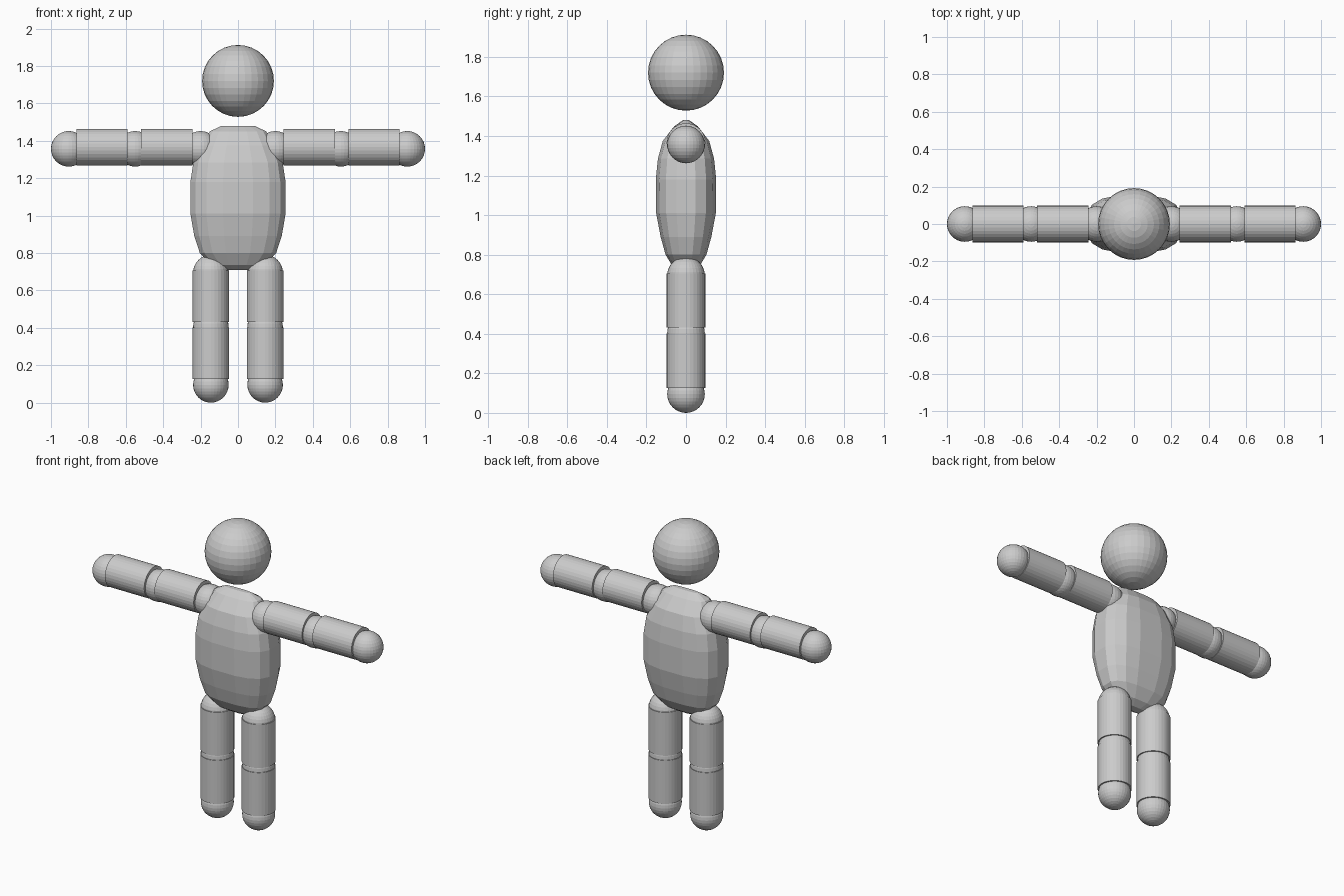
import bpy, bmesh
from math import pi, cos, sin, copysign

if "Cube" in bpy.data.objects:
    bpy.data.objects.remove(bpy.data.objects["Cube"])


def ball(name, loc, r):
    bpy.ops.mesh.primitive_uv_sphere_add(segments=32, ring_count=16, radius=r, location=loc)
    bpy.context.object.name = name


def tube(name, loc, length, r, rot=(0, 0, 0)):
    bpy.ops.mesh.primitive_cylinder_add(vertices=32, radius=r, depth=length,
                                        location=loc, rotation=rot)
    bpy.context.object.name = name


def squircle(w, d, z, n=16, p=2.8):
    pts = []
    for i in range(n):
        a = 2 * pi * (i + 0.5) / n
        c, s = cos(a), sin(a)
        pts.append((w * copysign(abs(c) ** (2 / p), c),
                    d * copysign(abs(s) ** (2 / p), s), z))
    return pts


# Torso: faceted loft of rounded-box sections (height, half width, half depth)
sections = [(0.709, 0.08, 0.025), (0.735, 0.145, 0.065), (0.80, 0.207, 0.105),
            (0.89, 0.237, 0.13), (1.01, 0.258, 0.153), (1.18, 0.258, 0.155),
            (1.285, 0.242, 0.144), (1.375, 0.197, 0.119), (1.45, 0.153, 0.06),
            (1.48, 0.09, 0.015)]
bm = bmesh.new()
rings = [[bm.verts.new(p) for p in squircle(w, d, z)] for z, w, d in sections]
for low, high in zip(rings, rings[1:]):
    for i in range(len(low)):
        j = (i + 1) % len(low)
        bm.faces.new((low[i], low[j], high[j], high[i]))
bm.faces.new(rings[0][::-1])
bm.faces.new(rings[-1])
mesh = bpy.data.meshes.new("torso")
bm.to_mesh(mesh)
bm.free()
bpy.context.collection.objects.link(bpy.data.objects.new("torso", mesh))

# Head
ball("head", (0, 0, 1.72), 0.192)

# Limbs on both sides
JOINT, LIMB, LENGTH = 0.095, 0.098, 0.275
for side, s in (("left", -1), ("right", 1)):
    # Arm
    for part, x in (("shoulder", 0.2), ("elbow", 0.55), ("hand", 0.905)):
        ball(f"{side}_{part}", (s * x, 0, 1.357), JOINT)
    for part, x in (("upper_arm", 0.38), ("forearm", 0.727)):
        tube(f"{side}_{part}", (s * x, 0, 1.366), LENGTH, LIMB, (0, pi / 2, 0))
    # Leg
    for part, z in (("hip", 0.695), ("knee", 0.405), ("foot", 0.095)):
        ball(f"{side}_{part}", (s * 0.145, 0, z), JOINT)
    for part, z in (("thigh", 0.568), ("shin", 0.263)):
        tube(f"{side}_{part}", (s * 0.145, 0, z), LENGTH, LIMB)
